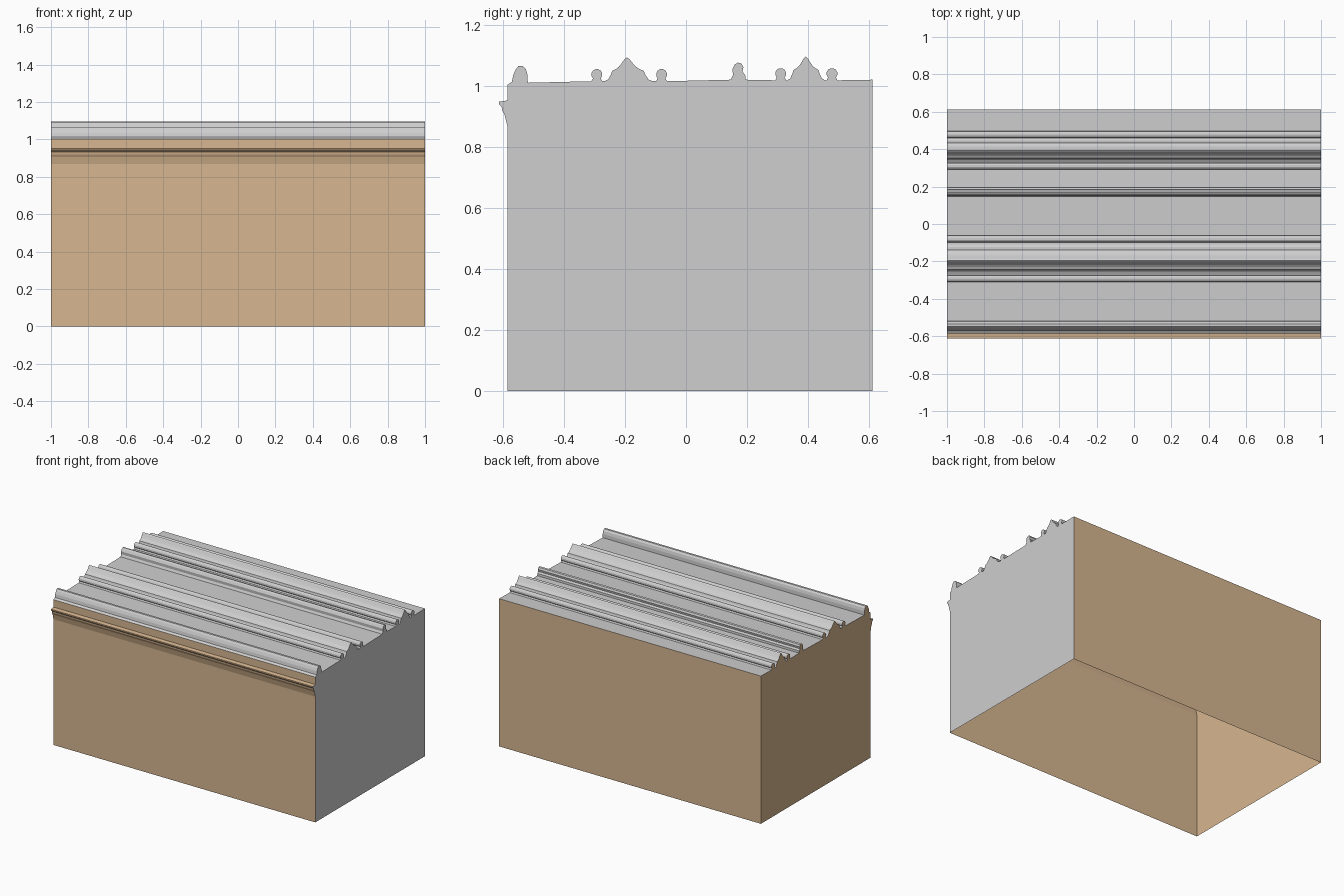
import bpy
import bmesh
from math import cos, sin, radians

cube = bpy.data.objects.get("Cube")
if cube:
    bpy.data.objects.remove(cube, do_unlink=True)


def make_material(name, rgb):
    mat = bpy.data.materials.new(name)
    mat.use_nodes = True
    mat.diffuse_color = (*rgb, 1)
    mat.node_tree.nodes["Principled BSDF"].inputs["Base Color"].default_value = (*rgb, 1)
    return mat


grey = make_material("light grey", (0.62, 0.62, 0.62))
tan = make_material("tan", (0.68, 0.47, 0.28))


def finish(name, bm, mat):
    mesh = bpy.data.meshes.new(name)
    bm.to_mesh(mesh)
    bm.free()
    mesh.materials.append(mat)
    obj = bpy.data.objects.new(name, mesh)
    bpy.context.collection.objects.link(obj)


def sweep(name, profile, mat):
    """Run a (y, z) profile along the full length in x."""
    bm = bmesh.new()
    rows = [[bm.verts.new((x, y, z)) for x in (-1, 1)] for y, z in profile]
    for a, b in zip(rows, rows[1:]):
        bm.faces.new((a[0], a[1], b[1], b[0]))
    finish(name, bm, mat)


def end_cap(name, profile, x, mat):
    bm = bmesh.new()
    verts = [bm.verts.new((x, y, z)) for y, z in profile]
    bm.faces.new(verts[::-1] if x > 0 else verts)
    finish(name, bm, mat)


def bead(y, base, r=0.018):
    """Round bead on a narrow neck."""
    arc = [(y + r * cos(radians(t)), base + 0.022 + r * sin(radians(t)))
           for t in range(225, -46, -30)]
    return [(y - r, base)] + arc + [(y + r, base)]


def crest(y, left, right, base):
    """Stepped pointed ridge; half shape mirrored about the tip."""
    half = [(0.07, 0.073), (0.17, 0.059), (0.26, 0.048), (0.36, 0.04),
            (0.49, 0.034), (0.53, 0.022), (0.62, 0.006), (0.74, 0)]
    rise = [(y - left * u, base + h) for u, h in reversed(half)]
    fall = [(y + right * u, base + h) for u, h in half]
    return rise + [(y, base + 0.078)] + fall


def ridge_group(y, left, right, base):
    return bead(y - left, base) + crest(y, left, right, base) + bead(y + right, base)


# Profiles, listed from the front over the top to the back
front = [(-0.585, 0), (-0.585, 0.868), (-0.594, 0.905), (-0.602, 0.92),
         (-0.604, 0.932), (-0.613, 0.94), (-0.613, 0.948), (-0.585, 0.952),
         (-0.585, 1.003)]
front_ridge = [(-0.585, 1.003), (-0.57, 1.013), (-0.566, 1.035), (-0.558, 1.053),
               (-0.549, 1.065), (-0.534, 1.065), (-0.524, 1.054),
               (-0.519, 1.035), (-0.518, 1.01)]
middle_ridge = [(0.146, 1.02), (0.154, 1.035), (0.152, 1.055), (0.16, 1.07),
                (0.17, 1.076), (0.182, 1.073), (0.188, 1.06),
                (0.185, 1.046), (0.194, 1.035), (0.195, 1.02)]
top = (front_ridge + ridge_group(-0.194, 0.098, 0.114, 1.015) + middle_ridge
       + ridge_group(0.392, 0.082, 0.086, 1.018) + [(0.611, 1.02)])
back = [(0.611, 1.02), (0.611, 0)]
outline = front + top[1:] + back[1:]

# Open-bottomed shell
sweep("front_wall", front, tan)
sweep("ridged_top", top, grey)
sweep("back_wall", back, tan)
end_cap("left_end", outline, 1, grey)
end_cap("right_end", outline, -1, tan)
